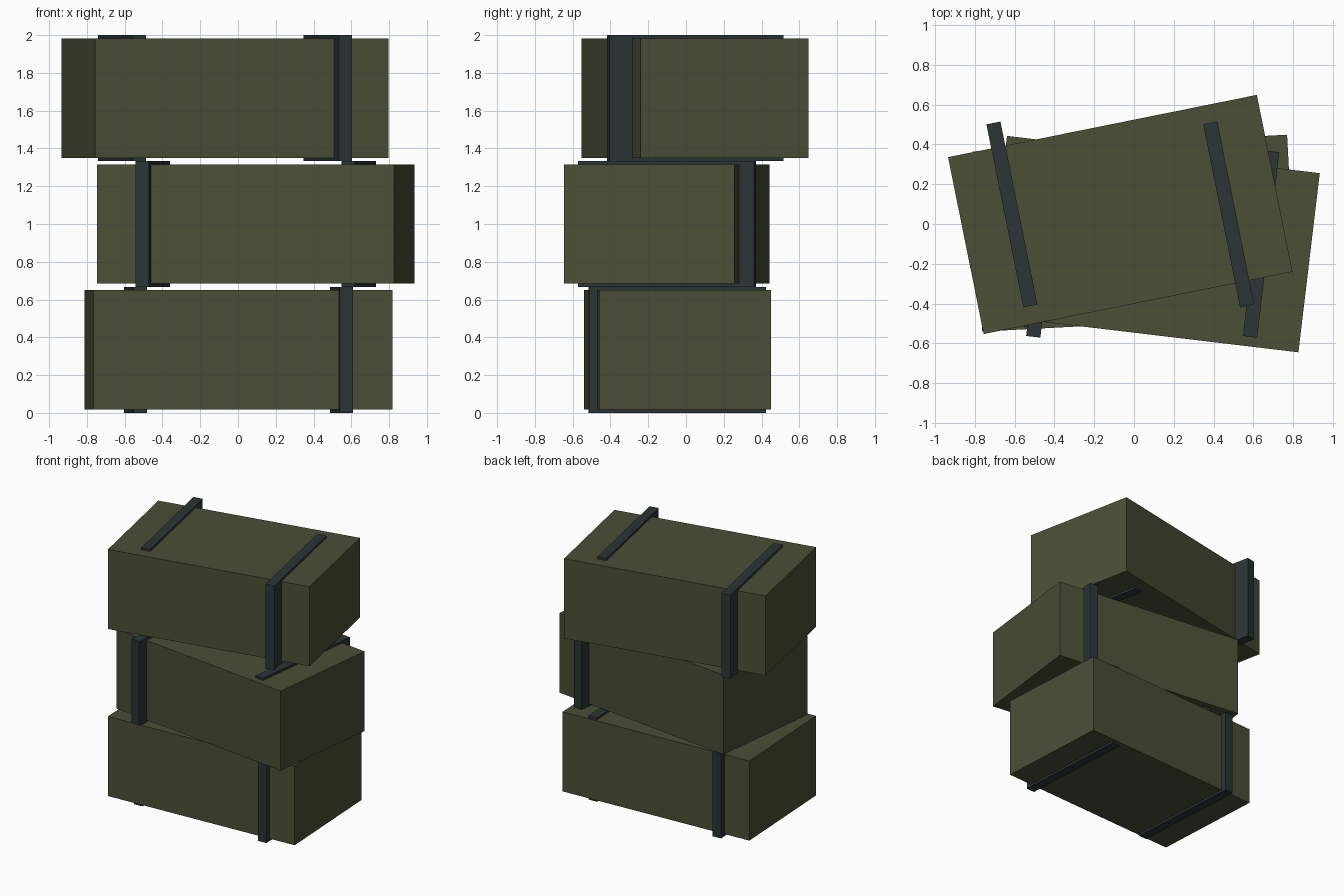
import bpy
from math import radians

if "Cube" in bpy.data.objects:
    bpy.data.objects.remove(bpy.data.objects["Cube"], do_unlink=True)


def make_material(name, color):
    mat = bpy.data.materials.new(name)
    mat.use_nodes = True
    mat.diffuse_color = color
    mat.node_tree.nodes["Principled BSDF"].inputs["Base Color"].default_value = color
    return mat


olive = make_material("olive_green", (0.070, 0.077, 0.036, 1))
steel = make_material("dark_steel", (0.025, 0.035, 0.038, 1))


def add_box(name, size, location, angle, mat):
    bpy.ops.mesh.primitive_cube_add(size=1, location=location,
                                    rotation=(0, 0, radians(angle)))
    box = bpy.context.object
    box.name = name
    box.scale = size
    box.data.materials.append(mat)
    return box


LAYER = 2 / 3            # height of one crate with its straps
CRATE = (1.584, 0.907, 0.632)
STRAP = (0.072, 0.939, LAYER)
STRAP_OFFSET = 0.545

# Three stacked crates: name, centre x, centre y, turn in degrees
stack = [
    ("bottom", 0.003, -0.046, 3.05),
    ("middle", 0.094, -0.101, -6.8),
    ("top", -0.069, 0.048, 11.4),
]

for level, (name, x, y, angle) in enumerate(stack):
    z = LAYER * (level + 0.5)
    add_box(f"{name}_crate", CRATE, (x, y, z), angle, olive)
    # Straps turn with the crate but are spaced along the world x axis
    for side, sign in (("right", -1), ("left", 1)):
        add_box(f"{name}_strap_{side}", STRAP,
                (x + sign * STRAP_OFFSET, y, z), angle, steel)
